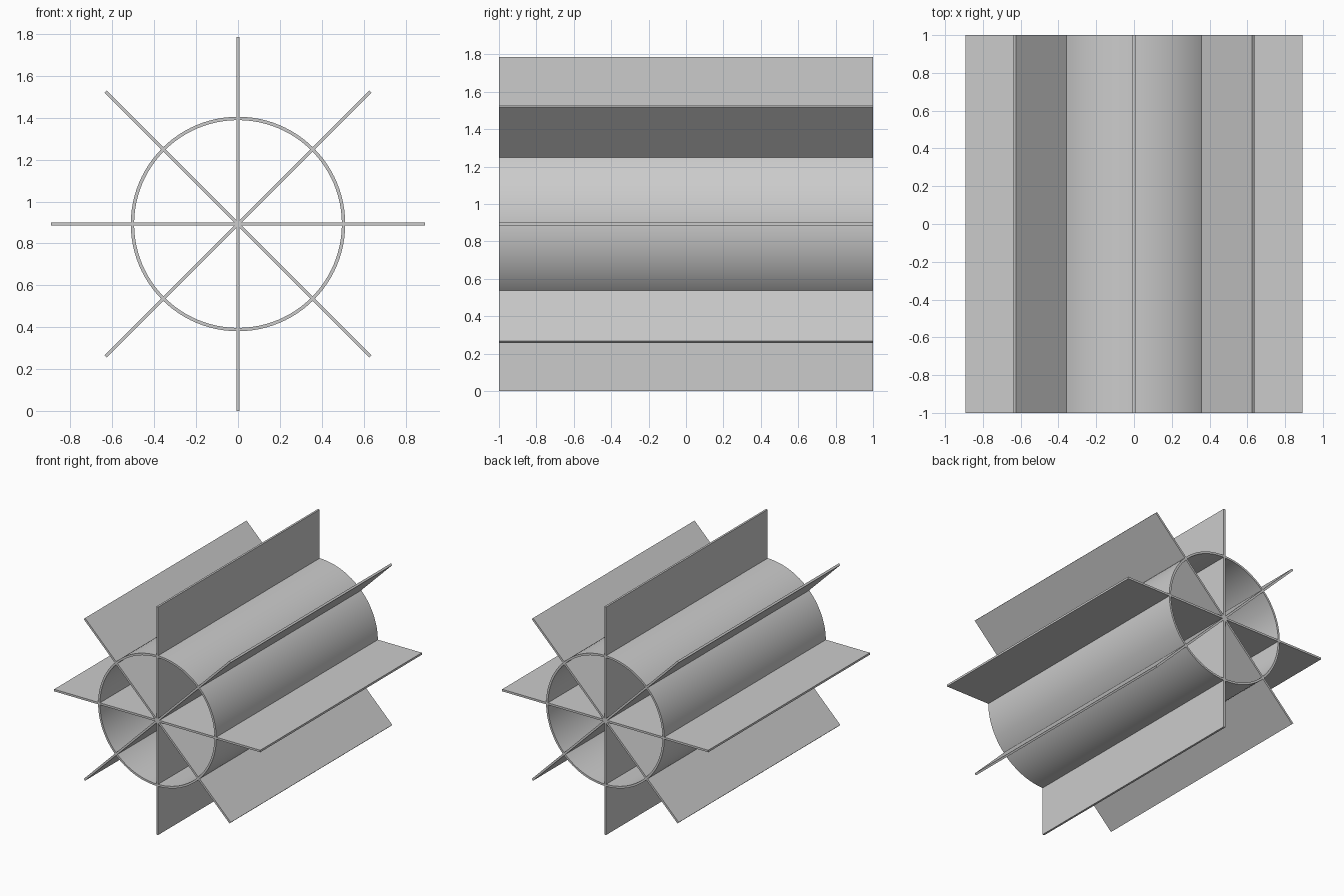
import bpy, bmesh, math
from mathutils import Matrix

if "Cube" in bpy.data.objects:
    bpy.data.objects.remove(bpy.data.objects["Cube"])

LENGTH, REACH, THICK = 2.0, 0.893, 0.016
OUTER, INNER, SIDES = 0.512, 0.496, 96

grey = bpy.data.materials.new("plain grey")
grey.use_nodes = True
colour = (0.6, 0.6, 0.6, 1)
grey.diffuse_color = colour
grey.node_tree.nodes["Principled BSDF"].inputs["Base Color"].default_value = colour


def add_object(name, bm):
    bmesh.ops.recalc_face_normals(bm, faces=bm.faces)
    mesh = bpy.data.meshes.new(name)
    bm.to_mesh(mesh)
    bm.free()
    mesh.materials.append(grey)
    obj = bpy.data.objects.new(name, mesh)
    obj.location.z = REACH
    bpy.context.collection.objects.link(obj)
    return obj


# Four full-width plates crossing on the long axis give eight fins
names = ["horizontal_plate", "rising_plate", "vertical_plate", "falling_plate"]
for i, name in enumerate(names):
    bm = bmesh.new()
    bmesh.ops.create_cube(bm, size=1, matrix=Matrix.Diagonal((2 * REACH, LENGTH, THICK, 1)))
    plate = add_object(name, bm)
    plate.rotation_euler.y = -i * math.pi / 4

# Open tube: a wall cross-section spun around the long axis
bm = bmesh.new()
half = LENGTH / 2
profile = [(OUTER, -half), (OUTER, half), (INNER, half), (INNER, -half)]
verts = [bm.verts.new((r, y, 0)) for r, y in profile]
edges = [bm.edges.new((verts[i], verts[(i + 1) % 4])) for i in range(4)]
bmesh.ops.spin(bm, geom=verts + edges, axis=(0, 1, 0), cent=(0, 0, 0),
               angle=math.tau, steps=SIDES, use_merge=True)
bmesh.ops.remove_doubles(bm, verts=bm.verts, dist=0.0001)
tube = add_object("tube", bm)

bpy.ops.object.select_all(action="DESELECT")
tube.select_set(True)
bpy.context.view_layer.objects.active = tube
bpy.ops.object.shade_smooth_by_angle(angle=math.radians(30))
